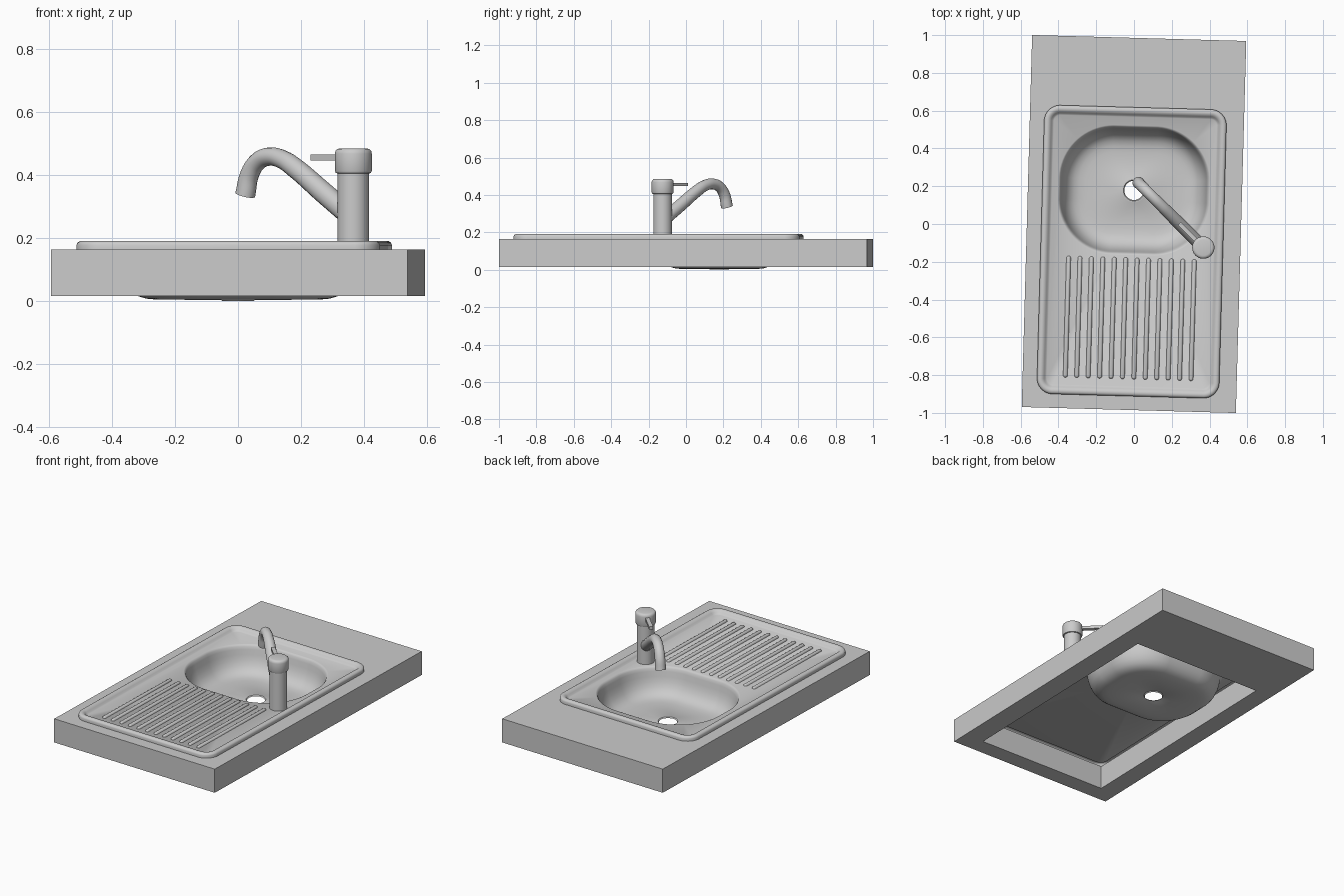
import bpy, bmesh, math
from mathutils import Vector

if "Cube" in bpy.data.objects:
    bpy.data.objects.remove(bpy.data.objects["Cube"])

TURN = -math.radians(1.6)          # whole worktop is slightly turned
SINK = (-0.008, -0.147)            # sink centre, in worktop frame
BOWL = (-0.005, 0.178)             # bowl centre, in worktop frame
DECK = 0.168


def finish(name, bm, turn=0.0, angle=35, normals=True):
    if normals:
        bmesh.ops.recalc_face_normals(bm, faces=bm.faces)
    me = bpy.data.meshes.new(name)
    bm.to_mesh(me)
    bm.free()
    ob = bpy.data.objects.new(name, me)
    bpy.context.collection.objects.link(ob)
    ob.rotation_euler.z = turn
    smooth(ob, angle)
    return ob


def smooth(ob, angle=35):
    bpy.ops.object.select_all(action='DESELECT')
    ob.select_set(True)
    bpy.context.view_layer.objects.active = ob
    bpy.ops.object.shade_smooth_by_angle(angle=math.radians(angle))


def rounded(centre, hw, hl, r, n):
    """Points of a rounded rectangle, n per corner (n=1, r=0: plain corners)."""
    pts = []
    for k, (sx, sy) in enumerate([(1, 1), (-1, 1), (-1, -1), (1, -1)]):
        for i in range(n):
            a = math.pi / 2 * (k + (i + 0.5) / n)
            pts.append((centre[0] + sx * (hw - r) + r * math.cos(a),
                        centre[1] + sy * (hl - r) + r * math.sin(a)))
    return pts


def ring(bm, pts, z):
    return [bm.verts.new((x, y, z)) for x, y in pts]


def bridge(bm, a, b):
    n = len(a)
    for i in range(n):
        j = (i + 1) % n
        bm.faces.new((a[i], a[j], b[j], b[i]))


def loop_edges(bm, r):
    return [bm.edges.get((r[i], r[(i + 1) % len(r)])) for i in range(len(r))]


def lathe(name, profile, x, y, n=40):
    bm = bmesh.new()
    rings = [ring(bm, rounded((x, y), r, r, r, n // 4), z) for r, z in profile]
    for a, b in zip(rings, rings[1:]):
        bridge(bm, a, b)
    bm.faces.new(rings[0])
    bm.faces.new(rings[-1])
    return finish(name, bm)


# Worktop: slab with a rectangular cut-out
bm = bmesh.new()
outer = rounded((0, 0), 0.567, 0.985, 0, 1)
inner = rounded(SINK, 0.443, 0.732, 0, 1)
rings = [ring(bm, p, z) for p, z in
         [(outer, 0.163), (outer, 0.015), (inner, 0.015), (inner, 0.163)]]
for i in range(4):
    bridge(bm, rings[i], rings[(i + 1) % 4])
finish("worktop", bm, TURN)

# Sink sheet: raised rim, flat deck, bowl and drain hole
bm = bmesh.new()
rim = [(0, .163), (0, .178), (.003, .185), (.010, .190), (.020, .191),
       (.030, .188), (.038, .180), (.045, .172), (.052, DECK)]
rim_rings = [ring(bm, rounded(SINK, .483 - d, .765 - d, .085 - d, 10), z)
             for d, z in rim]
for a, b in zip(rim_rings, rim_rings[1:]):
    bridge(bm, a, b)
bowl = [(0, DECK), (.006, .165), (.012, .157), (.017, .140), (.023, .110),
        (.032, .080), (.045, .053), (.062, .031), (.085, .015), (.112, .007),
        (.145, .004)]
bowl_rings = [ring(bm, rounded(BOWL, .402 - d, .344 - d, .295 - d, 20), z)
              for d, z in bowl]
for r, z in [(.072, .003), (.066, .006), (.056, .006), (.051, .0)]:
    bowl_rings.append(ring(bm, rounded(BOWL, r, r, r, 20), z))
for a, b in zip(bowl_rings, bowl_rings[1:]):
    bridge(bm, a, b)
bmesh.ops.triangle_fill(bm, use_beauty=True, normal=Vector((0, 0, 1)),
                        edges=loop_edges(bm, rim_rings[-1]) + loop_edges(bm, bowl_rings[0]))
finish("sink", bm, TURN)

# Drainer ribs: twelve low half-round bars with rounded ends
bm = bmesh.new()
for k in range(12):
    x = -0.341 + k * 0.0605
    levels = [ring(bm, rounded((x, -0.50), .012 * s, .322 - .012 * (1 - s), .012 * s, 4),
                   DECK + .010 * h)
              for s, h in [(1, 0), (.9, .45), (.65, .8), (.3, 1)]]
    for a, b in zip(levels, levels[1:]):
        bridge(bm, a, b)
    bm.faces.new(levels[-1])
finish("drainer_ribs", bm, TURN, 60)

# Tap body and head
TX, TY = 0.367, -0.125
lathe("tap_body", [(.050, .150), (.050, .415)], TX, TY)
lathe("tap_head", [(.050, .405), (.056, .407), (.059, .414), (.059, .468),
                   (.057, .477), (.051, .483), (.042, .485)], TX, TY)

# Spout: tapered tube bent along the diagonal
path = [(.367, .262, .034), (.27, .346, .034), (.18, .424, .032), (.143, .449, .030),
        (.103, .459, .029), (.065, .445, .029), (.038, .405, .030), (.023, .337, .032)]
cu = bpy.data.curves.new("spout", 'CURVE')
cu.dimensions = '3D'
cu.bevel_depth = 1.0
cu.bevel_resolution = 6
cu.use_fill_caps = True
cu.resolution_u = 6
sp = cu.splines.new('BEZIER')
sp.bezier_points.add(len(path) - 1)
for p, (x, z, r) in zip(sp.bezier_points, path):
    p.co = (x, TY + (TX - x), z)
    p.radius = r
    p.handle_left_type = p.handle_right_type = 'AUTO'
spout = bpy.data.objects.new("spout", cu)
bpy.context.collection.objects.link(spout)
bpy.ops.object.select_all(action='DESELECT')
spout.select_set(True)
bpy.context.view_layer.objects.active = spout
bpy.ops.object.convert(target='MESH')
smooth(bpy.context.view_layer.objects.active, 40)

# Lever: flat bar pointing along the spout
bm = bmesh.new()
bmesh.ops.create_cube(bm, size=1)
for v in bm.verts:
    v.co = (v.co.x * 0.15 + 0.105, v.co.y * 0.024, v.co.z * 0.018)
lever = finish("lever", bm, math.radians(135))
lever.location = (TX, TY, 0.456)
